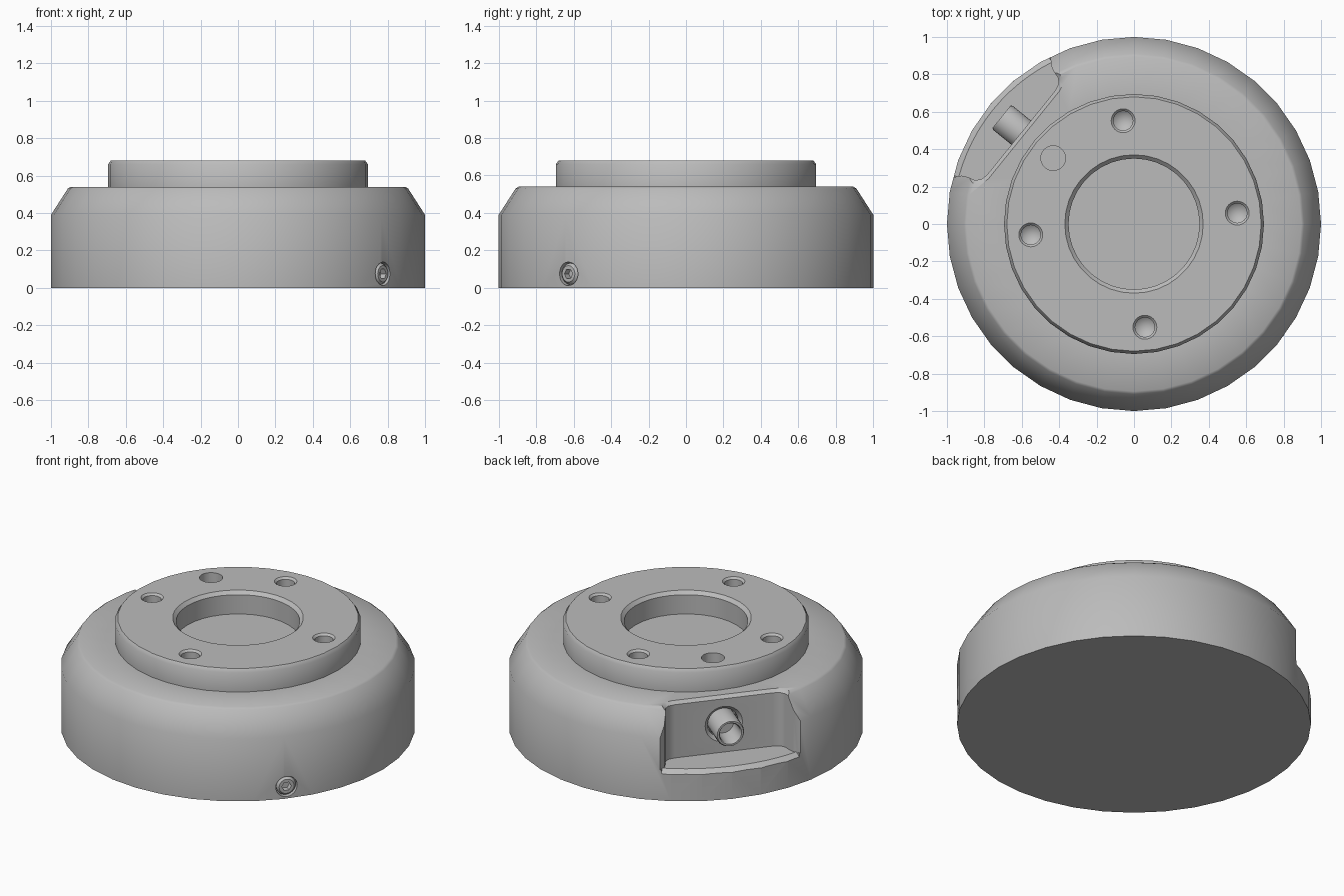
import bpy, bmesh
from math import sin, cos, radians, tau
from mathutils import Vector

cube = bpy.data.objects.get("Cube")
if cube:
    bpy.data.objects.remove(cube, do_unlink=True)

grey = bpy.data.materials.new("machined grey")
grey.use_nodes = True
grey.diffuse_color = (0.5, 0.5, 0.5, 1)
grey.node_tree.nodes["Principled BSDF"].inputs["Base Color"].default_value = (0.5, 0.5, 0.5, 1)


def finish(name, bm):
    bmesh.ops.recalc_face_normals(bm, faces=bm.faces[:])
    mesh = bpy.data.meshes.new(name)
    bm.to_mesh(mesh)
    bm.free()
    mesh.materials.append(grey)
    obj = bpy.data.objects.new(name, mesh)
    bpy.context.collection.objects.link(obj)
    return obj


def lathe(name, profile, steps, origin=(0, 0, 0), axis=(0, 0, 1)):
    """Spin (radius, height) points about an axis."""
    bm = bmesh.new()
    verts = [bm.verts.new((r, 0, z)) for r, z in profile]
    edges = [bm.edges.new(pair) for pair in zip(verts, verts[1:])]
    bmesh.ops.spin(bm, geom=verts + edges, cent=(0, 0, 0), axis=(0, 0, 1),
                   angle=tau, steps=steps)
    bmesh.ops.remove_doubles(bm, verts=bm.verts[:], dist=0.0002)
    obj = finish(name, bm)
    turn = Vector(axis).to_track_quat('Z', 'Y').to_matrix().to_4x4()
    obj.data.transform(turn)
    obj.data.transform(turn.Translation(Vector(origin)))
    return obj


def loft(name, layers):
    """Skin matching outlines and cap both ends."""
    bm = bmesh.new()
    rings = [[bm.verts.new(p) for p in layer] for layer in layers]
    for low, high in zip(rings, rings[1:]):
        for i in range(len(low)):
            bm.faces.new((low[i - 1], low[i], high[i], high[i - 1]))
    bm.faces.new(rings[0])
    bm.faces.new(rings[-1])
    return finish(name, bm)


def cut(target, cutter):
    cutter.hide_render = True
    mod = target.modifiers.new("cut", 'BOOLEAN')
    mod.operation, mod.solver, mod.object = 'DIFFERENCE', 'EXACT', cutter
    bpy.context.view_layer.objects.active = target
    bpy.ops.object.modifier_apply(modifier=mod.name)
    bpy.data.objects.remove(cutter, do_unlink=True)


def smooth(obj):
    bpy.ops.object.select_all(action='DESELECT')
    obj.select_set(True)
    bpy.context.view_layer.objects.active = obj
    bpy.ops.object.shade_smooth_by_angle(angle=radians(40))


# Housing with sloped shoulder, raised flange and shallow central bore
TOP, DECK = 0.68, 0.54
housing = lathe("housing", [
    (0, 0), (1, 0), (1, 0.39), (0.91, 0.53), (0.895, DECK), (0.695, DECK),
    (0.695, 0.66), (0.68, TOP), (0.37, TOP), (0.35, 0.66), (0.35, DECK), (0, DECK)], 36)

# Four drilled bolt holes and one flat dowel hole
for k in range(4):
    a = radians(6 + 90 * k)
    cut(housing, lathe("bolt_hole", [
        (0, -0.2), (0.052, -0.16), (0.052, -0.012), (0.066, 0.002), (0.066, 0.05), (0, 0.05)],
        24, (0.555 * cos(a), 0.555 * sin(a), TOP)))
cut(housing, lathe("dowel_hole", [(0, -0.12), (0.066, -0.12), (0.066, 0.05), (0, 0.05)],
                   24, (-0.432, 0.352, TOP)))

# Connector recess: flat wall with flared ends, chamfered top rim and lower lip
A = radians(141)
out, side = Vector((cos(A), sin(A), 0)), Vector((sin(A), -cos(A), 0))
WALL, FLOOR, PORT_Z = 0.776, 0.19, 0.365
half = [(WALL, 0.29), (0.785, 0.33), (0.81, 0.353), (0.85, 0.365), (0.88, 0.38),
        (0.91, 0.416), (1.1, 0.43)]
outline = half + [(d, -t) for d, t in reversed(half)]


def recess_layer(z, grow):
    return [out * (d - grow) + side * (t * (1 + grow * 2)) + Vector((0, 0, z))
            for d, t in outline]


cut(housing, loft("recess", [recess_layer(FLOOR, 0), recess_layer(0.522, 0),
                             recess_layer(0.56, 0.04)]))


def lip_layer(z, r):
    arc = [A + radians(a) for a in range(-24, 25, 4)]
    return ([(r * cos(a), r * sin(a), z) for a in arc]
            + [(1.1 * cos(a), 1.1 * sin(a), z) for a in reversed(arc)])


cut(housing, loft("lip", [lip_layer(0.165, 1.0), lip_layer(FLOOR + 0.002, 0.968)]))

# Countersunk port with a tubular connector
port = out * WALL + Vector((0, 0, PORT_Z))
cut(housing, lathe("port_hole", [(0, -0.06), (0.09, -0.06), (0.09, -0.02), (0.112, 0.002),
                                 (0.112, 0.03), (0, 0.03)], 24, port, out))
smooth(lathe("connector_tube", [
    (0, -0.07), (0.083, -0.07), (0.083, 0.125), (0.077, 0.135), (0.066, 0.135),
    (0.06, 0.125), (0.06, -0.01), (0, -0.01)], 24, port, out))

# Side screw in a pocket with a hexagonal socket
B = radians(-39)
screw_axis = Vector((cos(B), sin(B), 0))
seat = screw_axis + Vector((0, 0, 0.075))
cut(housing, lathe("screw_pocket", [(0, -0.06), (0.063, -0.06), (0.063, 0.05), (0, 0.05)],
                   24, seat, screw_axis))
screw = lathe("side_screw", [(0, -0.07), (0.057, -0.07), (0.057, -0.018), (0.044, -0.003),
                             (0, -0.003)], 24, seat, screw_axis)
cut(screw, lathe("hex_socket", [(0, -0.04), (0.028, -0.04), (0.028, 0.03), (0, 0.03)],
                 6, seat, screw_axis))
smooth(screw)
smooth(housing)
